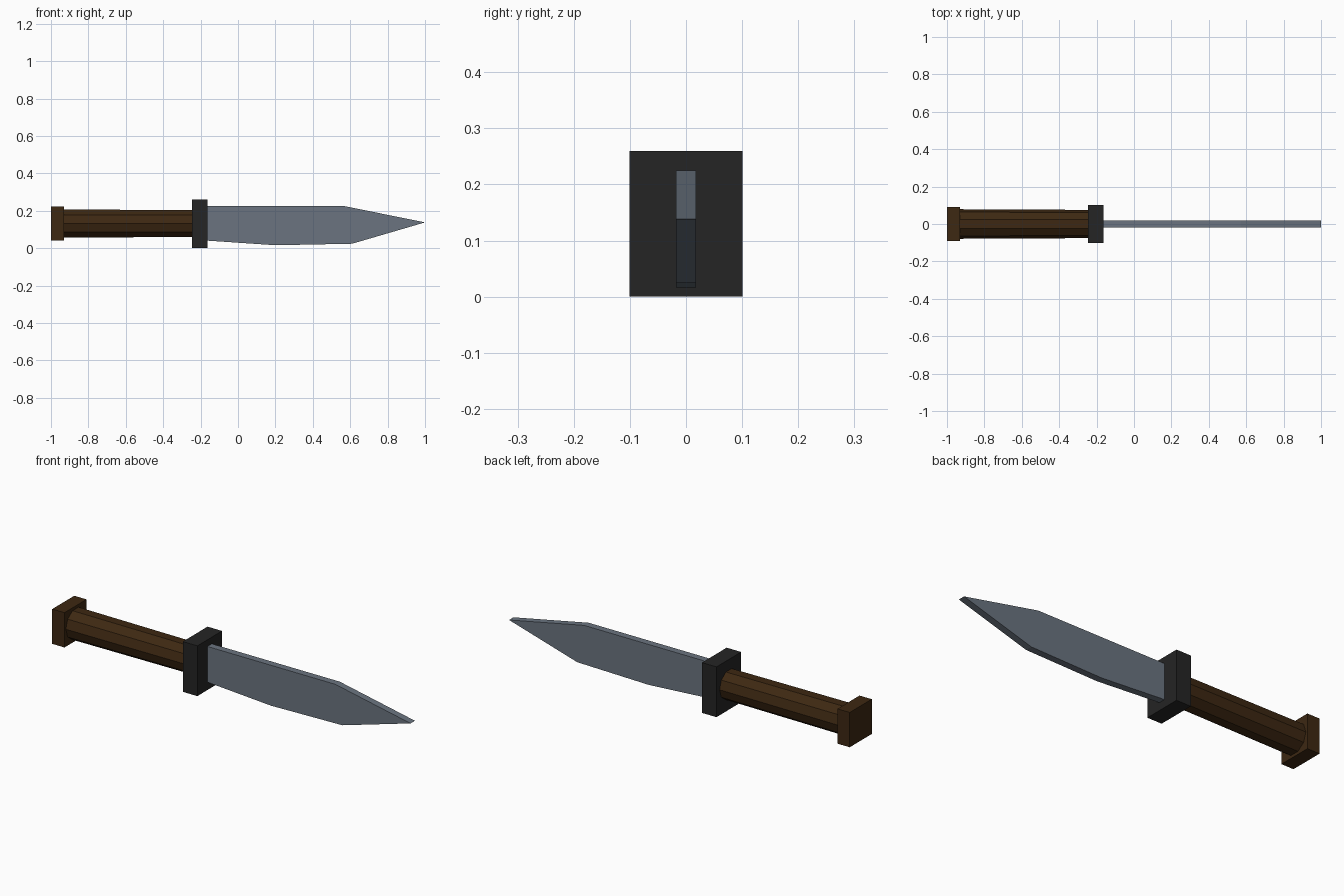
import bpy, bmesh, math

if "Cube" in bpy.data.objects:
    bpy.data.objects.remove(bpy.data.objects["Cube"])


def material(name, rgb):
    m = bpy.data.materials.new(name)
    m.diffuse_color = (*rgb, 1)
    m.use_nodes = True
    m.node_tree.nodes["Principled BSDF"].inputs["Base Color"].default_value = m.diffuse_color
    return m


STEEL = material("blue grey steel", (0.145, 0.175, 0.215))
BLACK = material("black iron", (0.018, 0.018, 0.018))
WOOD = material("dark brown wood", (0.047, 0.021, 0.006))


def loft(name, rings, mat):
    """Closed solid joining two matching rings of points."""
    bm = bmesh.new()
    a, b = [[bm.verts.new(p) for p in ring] for ring in rings]
    n = len(a)
    bm.faces.new(a)
    bm.faces.new(b[::-1])
    for i in range(n):
        j = (i + 1) % n
        bm.faces.new((a[i], b[i], b[j], a[j]))
    bmesh.ops.recalc_face_normals(bm, faces=bm.faces)
    mesh = bpy.data.meshes.new(name)
    bm.to_mesh(mesh)
    bm.free()
    mesh.materials.append(mat)
    obj = bpy.data.objects.new(name, mesh)
    bpy.context.collection.objects.link(obj)


def block(name, x0, x1, half_y, z0, z1, mat):
    corners = [(-half_y, z0), (half_y, z0), (half_y, z1), (-half_y, z1)]
    loft(name, [[(x, y, z) for y, z in corners] for x in (x0, x1)], mat)


def decagon(x, r, zc=0.132):
    return [(x, r * math.cos(i * math.pi / 5), zc + r * math.sin(i * math.pi / 5))
            for i in range(10)]


# Handle: slightly tapered ten-sided grip with a square pommel
loft("grip", [decagon(-0.94, 0.079), decagon(-0.23, 0.0755)], WOOD)
block("pommel", -1.0, -0.93, 0.09, 0.042, 0.222, WOOD)

# Guard
block("guard", -0.245, -0.162, 0.101, 0.0, 0.26, BLACK)

# Blade: flat plate cut to a pointed outline
outline = [(-0.2, 0.225), (0.57, 0.225), (1.0, 0.138),
           (0.61, 0.024), (0.2, 0.016), (-0.2, 0.043)]
loft("blade", [[(x, y, z) for x, z in outline] for y in (-0.018, 0.018)], STEEL)
